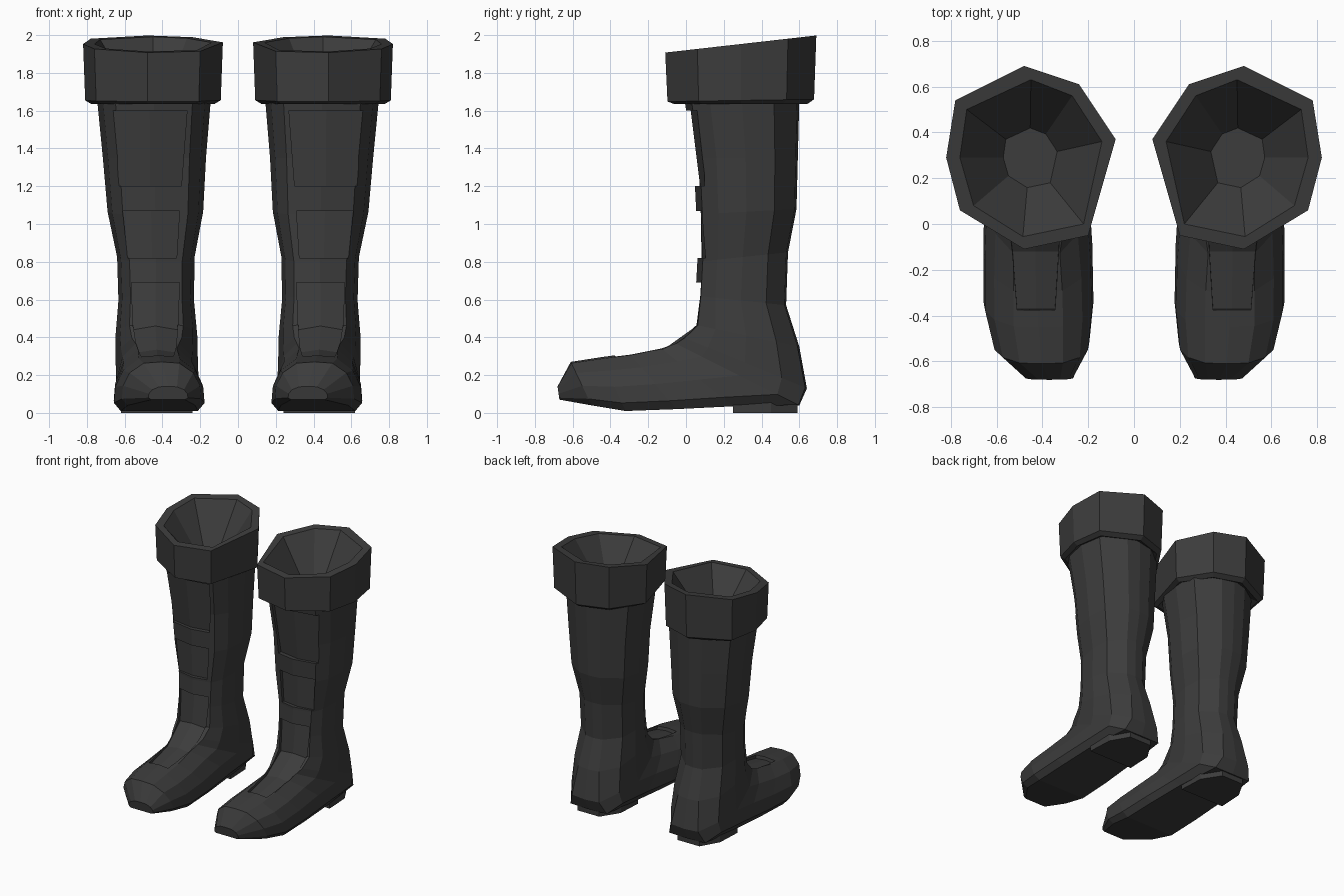
import bpy, bmesh

if "Cube" in bpy.data.objects:
    bpy.data.objects.remove(bpy.data.objects["Cube"])

leather = bpy.data.materials.new("charcoal leather")
leather.diffuse_color = (0.045, 0.045, 0.045, 1)
leather.use_nodes = True
leather.node_tree.nodes["Principled BSDF"].inputs["Base Color"].default_value = leather.diffuse_color


def make(name, rows, caps=True):
    """Skin equal-length closed rings of points into one object."""
    bm = bmesh.new()
    rings = [[bm.verts.new(p) for p in row] for row in rows]
    n = len(rings[0])
    for a, b in zip(rings, rings[1:]):
        for i in range(n):
            j = (i + 1) % n
            bm.faces.new((a[i], a[j], b[j], b[i]))
    if caps:
        bm.faces.new(rings[0])
        bm.faces.new(rings[-1])
    bmesh.ops.recalc_face_normals(bm, faces=bm.faces)
    mesh = bpy.data.meshes.new(name)
    bm.to_mesh(mesh)
    bm.free()
    ob = bpy.data.objects.new(name, mesh)
    bpy.context.collection.objects.link(ob)
    mesh.materials.append(leather)
    return ob


def apply(ob, kind, **settings):
    mod = ob.modifiers.new(kind.lower(), kind)
    for key, value in settings.items():
        setattr(mod, key, value)
    bpy.context.view_layer.objects.active = ob
    bpy.ops.object.modifier_apply(modifier=mod.name)


# Half cross-sections (across, front-to-back) for the shaft and the foot
SHAFT = [(0, 0), (.68, .06), (.9, .22), (1, .5), (.9, .78), (.36, .98), (0, 1)]
FOOT = [(0, 0), (.45, .03), (.8, .25), (.97, .55), (1, .85), (.85, 1), (0, 1)]


def section(fy, fz, by, bz, cx, hw, blend):
    half = [(a + (c - a) * blend, b + (d - b) * blend)
            for (a, b), (c, d) in zip(SHAFT, FOOT)]
    full = half + [(-u, v) for u, v in half[-2:0:-1]]
    return [(cx + u * hw, fy + (by - fy) * v, fz + (bz - fz) * v) for u, v in full]


# Boot body: sections swing from level at the calf to upright at the toe
# front y, front z, back y, back z, centre x, half width, foot blend
boot = make("boot_body", [section(*s) for s in [
    (-.01, 1.67, .60, 1.67, .445, .302, 0),
    (.04, 1.35, .592, 1.35, .4425, .273, 0),
    (.055, 1.05, .585, 1.08, .4375, .253, 0),
    (.06, .80, .54, .85, .435, .205, 0),
    (.05, .62, .53, .57, .433, .20, 0),
    (.03, .47, .60, .35, .432, .217, .1),
    (-.04, .41, .64, .13, .43, .22, .35),
    (-.08, .38, .60, .04, .427, .222, .7),
    (-.14, .35, .25, .035, .425, .225, 1),
    (-.30, .315, -.05, .02, .42, .238, 1),
    (-.45, .295, -.32, .01, .417, .24, 1),
    (-.61, .27, -.50, .04, .405, .21, 1),
    (-.68, .14, -.67, .07, .37, .105, 1)]])

# Recessed panels down the front: each row is
# floor y, floor z, inner x, outer x, side drop (y, z), outward reach (y, z)
PANELS = [
    [(.025, 1.6, .27, .665, .035, 0, -.2, 0), (.075, 1.2, .30, .63, .03, 0, -.2, 0)],
    [(.08, 1.07, .31, .61, .025, 0, -.2, 0), (.085, .82, .325, .585, .02, 0, -.2, 0)],
    [(.085, .69, .31, .565, .02, 0, -.2, 0), (.055, .46, .32, .555, .02, -.02, -.15, .1),
     (-.12, .335, .33, .53, 0, -.015, -.1, .15), (-.37, .283, .345, .51, 0, -.01, -.05, .2)]]
for i, panel in enumerate(PANELS):
    rows = []
    for y, z, x0, x1, dy, dz, oy, oz in panel:
        mid = (x0 + x1) / 2
        rows.append([(x0, y + dy, z + dz), (mid, y, z), (x1, y + dy, z + dz),
                     (x1, y + oy, z + oz), (x0, y + oy, z + oz)])
    cutter = make(f"panel_cutter_{i + 1}", rows)
    cutter.hide_render = True
    apply(boot, 'BOOLEAN', operation='DIFFERENCE', solver='EXACT', object=cutter)
    bpy.data.objects.remove(cutter)

# Folded cuff with a slanted rim and a shallow funnel inside
OUTER = [(.48, .69), (.24, .61), (.08, .37), (.20, -.05),
         (.48, -.11), (.76, .06), (.82, .29), (.78, .54)]
INNER = [(.45, .63), (.27, .56), (.14, .36), (.22, 0),
         (.485, -.055), (.70, .08), (.76, .29), (.73, .50)]
CX, CY = .455, .29


def ring(points, scale, height):
    return [(CX + (x - CX) * scale, CY + (y - CY) * scale, height(y)) for x, y in points]


def rim(y):
    return 1.92 + .113 * y


cuff = make("cuff", [
    ring(OUTER, .72, lambda y: 1.665),
    ring(OUTER, .88, lambda y: 1.635),
    ring(OUTER, .97, lambda y: 1.65 + .015 * y),
    ring(OUTER, 1, rim),
    ring(INNER, 1, rim),
    ring(INNER, .38, lambda y: 1.69)])

# Heel block under the back of the foot
HEEL = [(.24, .25), (.62, .25), (.61, .45), (.53, .59), (.34, .59), (.25, .45)]
heel = make("heel_block", [[(x, y, z) for x, y in HEEL] for z in (0, .09)])

# Second boot of the pair
for part in (boot, cuff, heel):
    apply(part, 'MIRROR', use_mirror_merge=False)
